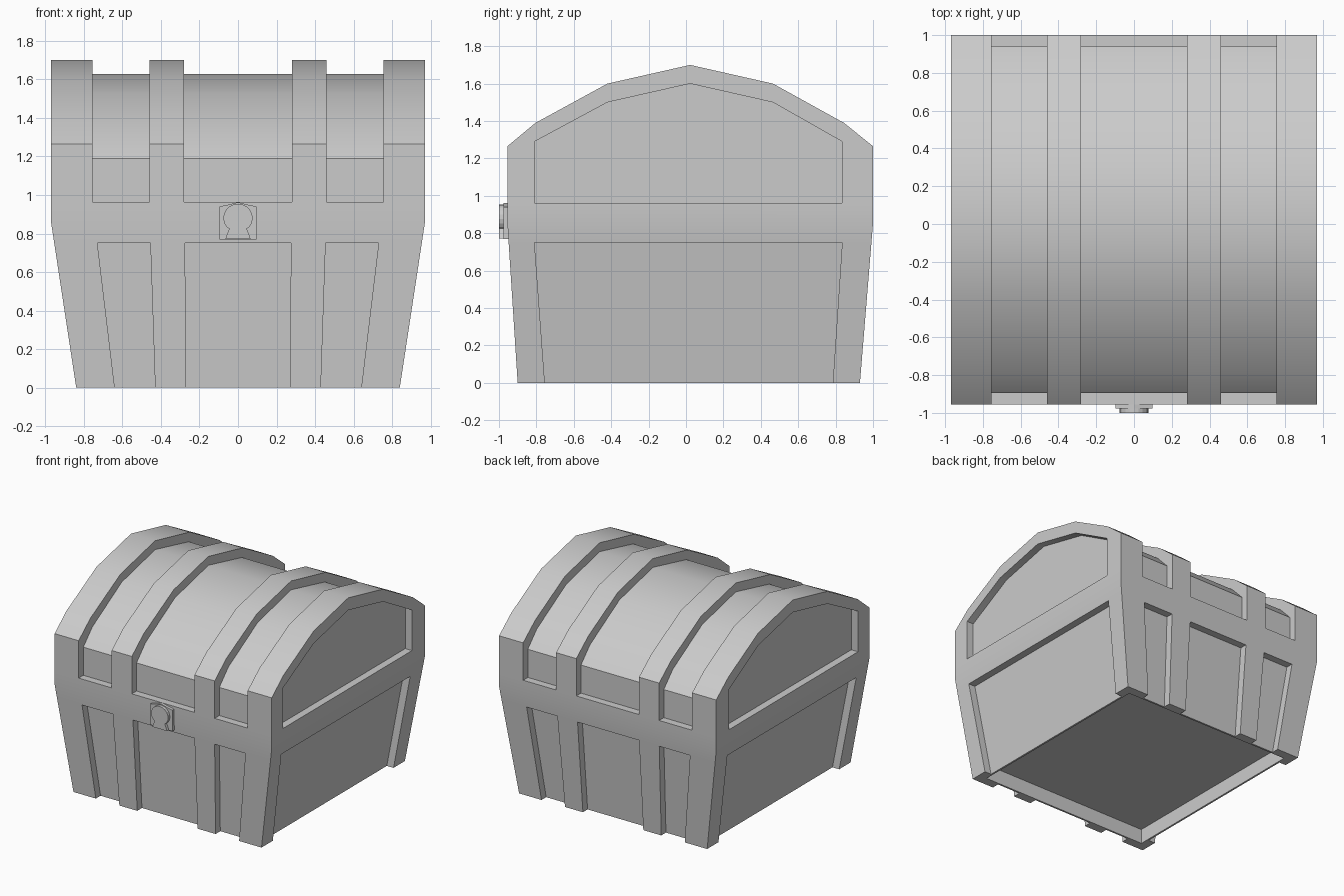
import bpy, bmesh, math

if "Cube" in bpy.data.objects:
    bpy.data.objects.remove(bpy.data.objects["Cube"])

T = 0.07       # thickness of raised straps
D = 0.06       # depth of recessed panels


def loft(name, rings, smooth=False):
    """Skin equal-length point rings and cap both ends."""
    bm = bmesh.new()
    vs = [[bm.verts.new(p) for p in r] for r in rings]
    n = len(rings[0])
    for a, b in zip(vs, vs[1:]):
        for i in range(n):
            j = (i + 1) % n
            bm.faces.new((a[i], a[j], b[j], b[i]))
    bm.faces.new(vs[0])
    bm.faces.new(vs[-1])
    bmesh.ops.recalc_face_normals(bm, faces=bm.faces)
    me = bpy.data.meshes.new(name)
    bm.to_mesh(me)
    bm.free()
    ob = bpy.data.objects.new(name, me)
    bpy.context.collection.objects.link(ob)
    if smooth:
        bpy.ops.object.select_all(action='DESELECT')
        ob.select_set(True)
        bpy.context.view_layer.objects.active = ob
        bpy.ops.object.shade_smooth_by_angle(angle=math.radians(30))
    return ob


def extrude_x(name, prof, x0, x1):
    return loft(name, [[(x, y, z) for y, z in prof] for x in (x0, x1)], True)


def extrude_y(name, prof, y0, y1):
    return loft(name, [[(x, y, z) for x, z in prof] for y in (y0, y1)])


# Outer walls flare up to z = 0.855, then run vertical
def flare(z): return min(z / 0.855, 1)
def wall_x(z): return 0.84 + 0.13 * flare(z)
def wall_y(z, side): return -0.90 - 0.055 * flare(z) if side < 0 else 0.93 + 0.07 * flare(z)
def mix(a, b, z): return a + (b - a) * z / 0.75


def rect(z, inset, at=None):
    k = z if at is None else at
    x, f, b = wall_x(k) - inset, wall_y(k, -1) + inset, wall_y(k, 1) - inset
    return [(-x, f, z), (x, f, z), (x, b, z), (-x, b, z)]


# Body core with recessed floor, and the raised rim around its top
loft("body_core", [rect(0.12, D + 0.015, 0), rect(0, D + 0.015), rect(0, D),
                   rect(0.855, D), rect(0.955, D)])
loft("body_rim", [rect(0.75, 0), rect(0.855, 0), rect(0.963, 0)], True)

# Corner posts (L section) and tapered straps on front and back
for sy in (-1, 1):
    for sx in (-1, 1):
        post, strap = [], []
        for z in (0, 0.755):
            X, Y = wall_x(z), wall_y(z, sy)
            yi = Y - sy * T
            xe = mix(0.64, 0.73, z)
            ye = mix(-0.755, -0.81, z) if sy < 0 else mix(0.785, 0.835, z)
            post.append([(sx * x, y, z) for x, y in
                         ((X, Y), (xe, Y), (xe, yi), (X - T, yi), (X - T, ye), (X, ye))])
            a, b = mix(0.27, 0.275, z), mix(0.43, 0.455, z)
            strap.append([(sx * x, y, z) for x, y in ((a, Y), (b, Y), (b, yi), (a, yi))])
        loft("corner_post", post)
        loft("body_strap", strap)

# Lid profiles (y, z)
outer = [(-0.955, 0.955), (-0.955, 1.265), (-0.805, 1.39), (-0.42, 1.60), (0.022, 1.70),
         (0.465, 1.60), (0.845, 1.39), (1.0, 1.265), (1.0, 0.955)]
core = [(-0.895, 0.955), (-0.895, 1.19), (-0.78, 1.31), (-0.405, 1.528), (0.022, 1.628),
        (0.45, 1.528), (0.825, 1.31), (0.94, 1.19), (0.94, 0.955)]
panel = [(-0.81, 0.955), (-0.81, 1.29), (-0.42, 1.50), (0.022, 1.60),
         (0.465, 1.50), (0.835, 1.29), (0.835, 0.955)]

# Lid barrel, raised bands, and arched frames round the end panels
extrude_x("lid_barrel", core, -0.90, 0.90)
for s in (-1, 1):
    extrude_x("lid_band", outer, s * 0.28, s * 0.46)
    extrude_x("lid_end_band", outer, s * 0.755, s * (0.97 - D))
    extrude_x("lid_end_frame", outer + panel[::-1], s * (0.97 - D), s * 0.97)

# Lock plate and raised keyhole-shaped boss
plate = [(-0.097, 0.77), (0.097, 0.77), (0.097, 0.94), (0.05, 0.95), (0, 0.962),
         (-0.05, 0.95), (-0.097, 0.94)]
extrude_y("lock_plate", plate, -0.94, -0.977)
boss = [(-0.066, 0.772), (0.066, 0.772), (0.045, 0.825)]
for i in range(15):
    a = math.radians(-40 + 260 * i / 14)
    boss.append((0.076 * math.cos(a), 0.88 + 0.074 * math.sin(a)))
boss.append((-0.045, 0.825))
extrude_y("lock_boss", boss, -0.96, -1.0)
